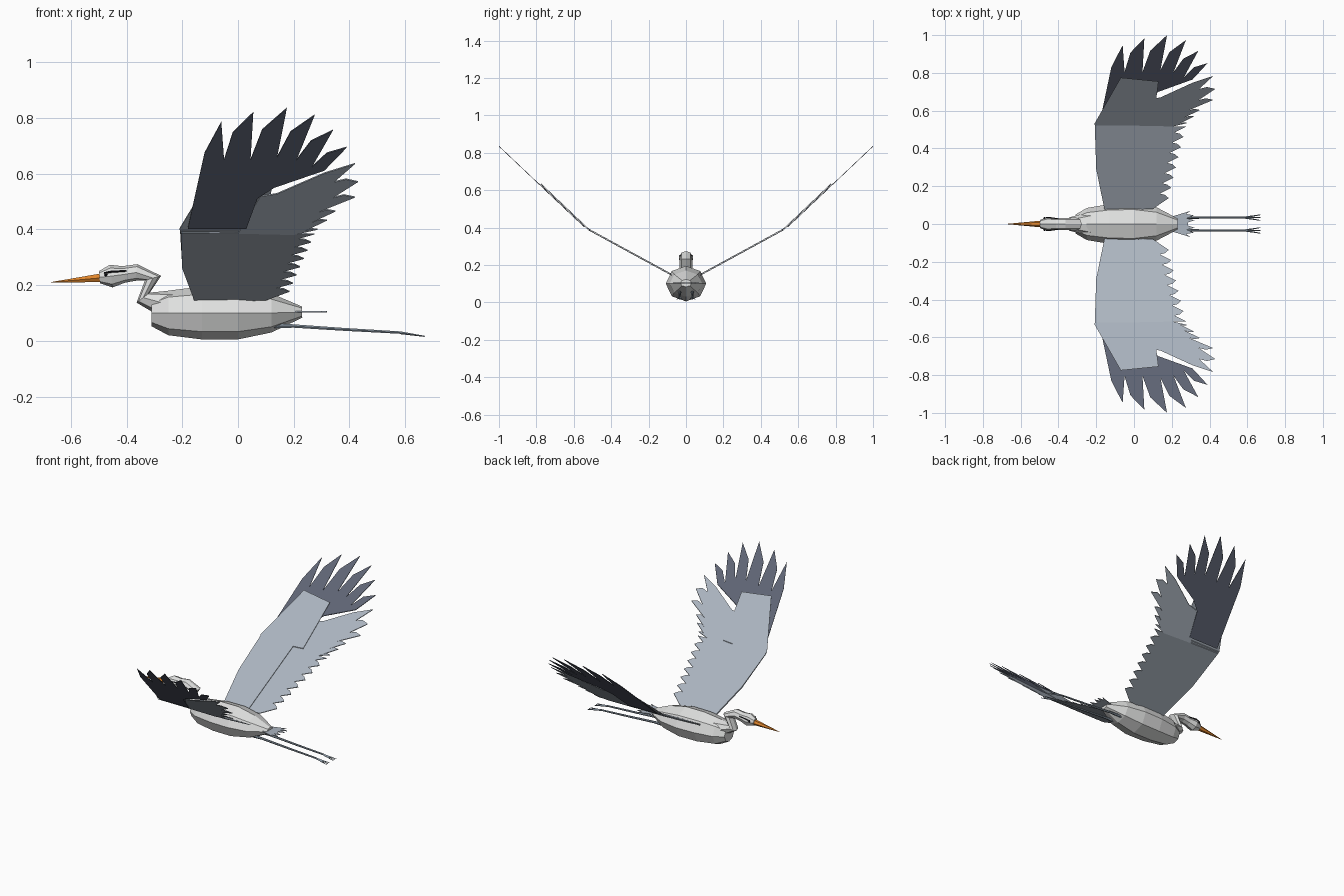
import bpy, bmesh, math
from mathutils import Vector

cube = bpy.data.objects.get("Cube")
if cube:
    bpy.data.objects.remove(cube, do_unlink=True)


def material(name, *srgb):
    rgba = [(c / 255) ** 2.2 for c in srgb] + [1]
    m = bpy.data.materials.new(name)
    m.diffuse_color = rgba
    m.use_nodes = True
    m.node_tree.nodes["Principled BSDF"].inputs["Base Color"].default_value = rgba
    return m


WHITE = material("pale grey plumage", 222, 223, 222)
BLUE = material("blue grey feathers", 170, 179, 190)
SLATE = material("dark slate feathers", 95, 101, 116)
ORANGE = material("orange beak", 222, 132, 48)
LEG = material("grey legs", 135, 148, 160)
BLACK = material("black markings", 30, 30, 34)


def finish(bm, name, mat):
    bmesh.ops.recalc_face_normals(bm, faces=bm.faces)
    mesh = bpy.data.meshes.new(name)
    bm.to_mesh(mesh)
    bm.free()
    mesh.materials.append(mat)
    obj = bpy.data.objects.new(name, mesh)
    bpy.context.collection.objects.link(obj)
    return obj


def loft(name, mat, stations, sides=8):
    """Skin rings along a path; each station is x, y, z, half width, half height."""
    bm = bmesh.new()
    pts = [Vector(s[:3]) for s in stations]
    rings = []
    for i, (p, s) in enumerate(zip(pts, stations)):
        t = pts[min(i + 1, len(pts) - 1)] - pts[max(i - 1, 0)]
        up = Vector((-t.z, 0, t.x)).normalized()
        ring = []
        for k in range(sides):
            a = math.tau * k / sides
            ring.append(bm.verts.new(p + Vector((0, s[3] * math.cos(a), 0)) + up * s[4] * math.sin(a)))
        rings.append(ring)
    for r, q in zip(rings, rings[1:]):
        for k in range(sides):
            j = (k + 1) % sides
            bm.faces.new((r[k], r[j], q[j], q[k]))
    bm.faces.new(rings[0])
    bm.faces.new(rings[-1])
    return finish(bm, name, mat)


def sheet(name, mat, outline, height, side=1, thick=0.004):
    """Thin plate with an outline in x, y, lifted onto a height rule."""
    bm = bmesh.new()
    low = [bm.verts.new((x, y * side, height(y))) for x, y in outline]
    face = bm.faces.new(low)
    top = bmesh.ops.extrude_face_region(bm, geom=[face])["geom"]
    bmesh.ops.translate(bm, vec=(0, 0, thick), verts=[v for v in top if isinstance(v, bmesh.types.BMVert)])
    bmesh.ops.triangulate(bm, faces=[f for f in bm.faces if len(f.verts) > 4])
    return finish(bm, name, mat)


def feathers(tips, valleys):
    """Jagged edge: a bulged leading side up to each tip, then a notch."""
    edge = []
    for i, tip in enumerate(tips):
        t = Vector(tip)
        if i:
            v = Vector(valleys[i - 1])
            d = t - v
            edge += [v, v + d * 0.5 + Vector((-d.y, d.x)) * 0.12]
        edge.append(t)
    return [tuple(p) for p in edge]


# Body, neck with head, beak
loft("body", WHITE, [
    (-.31, 0, .10, .05, .048), (-.25, 0, .10, .085, .08), (-.13, 0, .10, .105, .095),
    (0, 0, .10, .108, .095), (.12, 0, .10, .088, .07), (.23, 0, .103, .03, .02)])
loft("neck_and_head", WHITE, [
    (-.23, 0, .125, .065, .06), (-.34, 0, .155, .036, .03), (-.305, 0, .225, .034, .03),
    (-.365, 0, .245, .032, .03), (-.41, 0, .238, .032, .03), (-.455, 0, .232, .038, .041),
    (-.497, 0, .228, .022, .022)])
loft("beak", ORANGE, [(-.49, 0, .226, .018, .018), (-.67, 0, .21, .001, .001)], 6)


# Wing surface heights, inner arm and outer hand
def arm(offset):
    return lambda y: .14 + (y - .07) * .545 + offset


def hand(offset):
    return lambda y: .385 + (y - .52) * .948 + offset


primary_tips = [(-.06, .947), (.055, .984), (.175, 1.0), (.275, .974), (.34, .916), (.39, .852)]
primary_notches = [(-.05, .805), (.045, .805), (.14, .815), (.21, .805), (.265, .778)]
outer_tips = [(.42, .784), (.43, .715), (.42, .657), (.35, .604), (.32, .57), (.285, .535)]
outer_notches = [(.345, .715), (.34, .655), (.285, .60), (.26, .56), (.24, .53)]
inner_tips = [(.275 - .013 * i, .515 - .054 * i) for i in range(8)]
inner_notches = [(x - .06, y - .03) for x, y in inner_tips]

for side, label in ((1, "left"), (-1, "right")):
    sheet(label + "_primary_feathers", SLATE,
          [(-.18, .545), (-.12, .83)] + feathers(primary_tips, primary_notches)
          + [(.31, .765), (.13, .70), (.07, .66), (.03, .545)], hand(-.007), side)
    sheet(label + "_outer_secondary_feathers", BLUE,
          [(0, .52), (.08, .66), (.14, .67), (.31, .748)] + feathers(outer_tips, outer_notches)
          + [(.2, .515)], hand(-.001), side)
    sheet(label + "_outer_coverts", BLUE,
          [(-.21, .53), (-.07, .775), (.13, .755), (.10, .525), (-.2, .51)], hand(.005), side)
    sheet(label + "_inner_secondary_feathers", BLUE,
          [(-.155, .07), (-.2, .29), (-.205, .525)] + feathers(inner_tips, inner_notches)
          + [(.1, .08)], arm(-.001), side)
    sheet(label + "_inner_coverts", BLUE,
          [(-.155, .07), (-.2, .29), (-.208, .53), (.03, .53), (.02, .08)], arm(.005), side)

    # Head markings
    loft(label + "_eye_stripe", BLACK, [
        (-.48, side * .031, .243, .002, .003), (-.455, side * .035, .248, .003, .004),
        (-.40, side * .027, .251, .002, .003)], 4)
    bm = bmesh.new()
    bmesh.ops.create_icosphere(bm, subdivisions=1, radius=.006)
    bmesh.ops.translate(bm, vec=(-.474, side * .031, .236), verts=bm.verts)
    finish(bm, label + "_eye", BLACK)

    # Trailing leg and toes
    y = side * .034
    loft(label + "_leg", LEG, [
        (.08, y, .055, .012, .012), (.2, y, .053, .007, .007), (.38, y, .041, .006, .006),
        (.59, y, .029, .005, .005)], 6)
    for n, spread in enumerate((-.015, 0, .015)):
        loft(f"{label}_toe_{n + 1}", LEG, [
            (.58, y, .029, .005, .005), (.67, y + spread, .016, .002, .002)], 4)

# Fanned tail
half = [(.17, .03), (.30, .07), (.275, .053), (.318, .046), (.28, .03), (.32, .02), (.285, .008)]
sheet("tail_fan", BLUE, half + [(x, -y) for x, y in reversed(half)], lambda y: .102)
